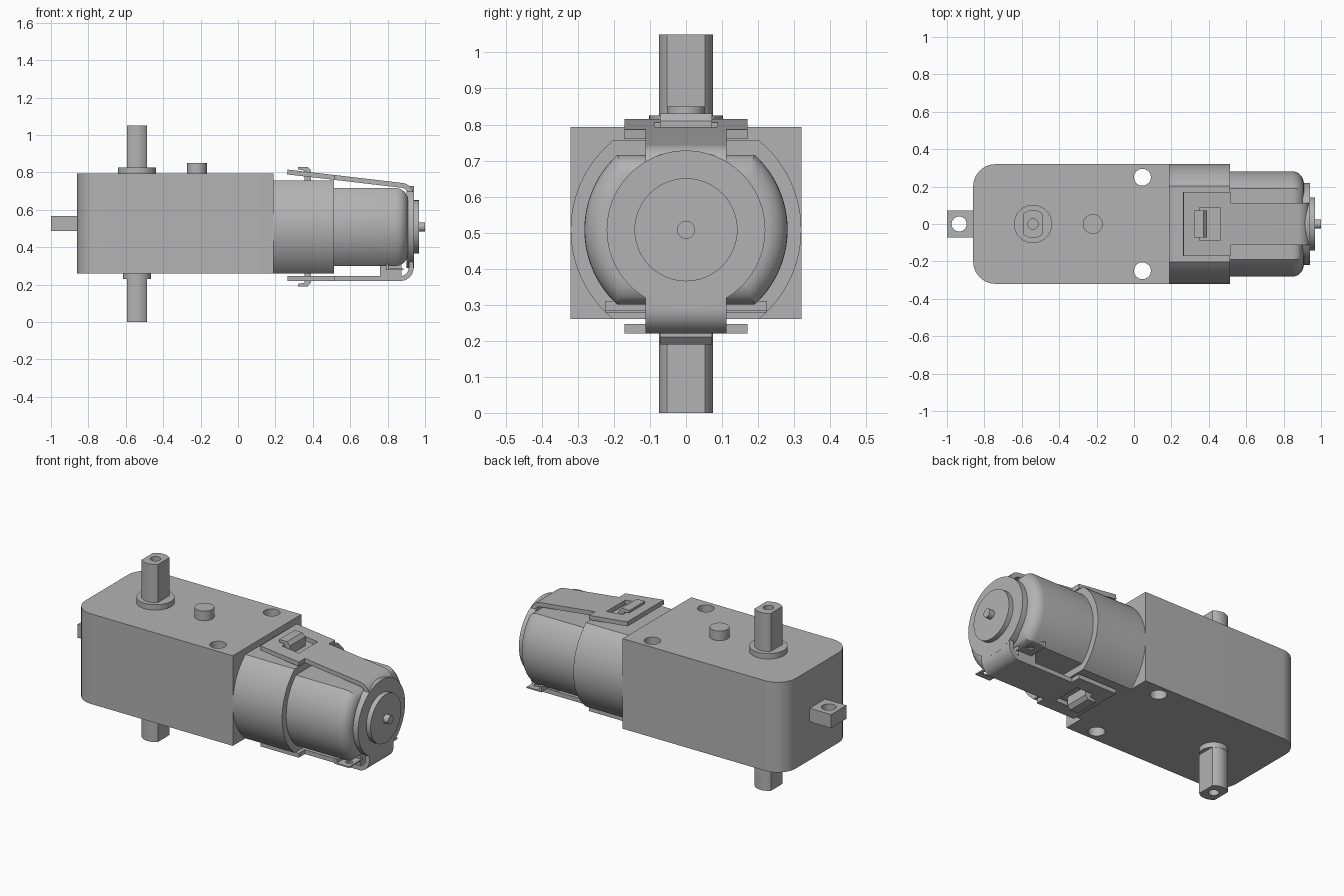
import bpy, bmesh, math
from mathutils import Vector

old = bpy.data.objects.get("Cube")
if old:
    bpy.data.objects.remove(old, do_unlink=True)

grey = bpy.data.materials.new("plain grey")
grey.use_nodes = True
grey.diffuse_color = (0.45, 0.45, 0.45, 1)
grey.node_tree.nodes["Principled BSDF"].inputs["Base Color"].default_value = (0.45, 0.45, 0.45, 1)

AXIS_Z = 0.508          # height of the motor axis
SHAFT_X = -0.54


def loft(name, rings):
    """Skin equal-length rings of points and cap both ends."""
    bm = bmesh.new()
    loops = [[bm.verts.new(p) for p in ring] for ring in rings]
    for a, b in zip(loops, loops[1:]):
        for i in range(len(a)):
            j = (i + 1) % len(a)
            bm.faces.new((a[i], a[j], b[j], b[i]))
    bm.faces.new(loops[0])
    bm.faces.new(loops[-1])
    bmesh.ops.recalc_face_normals(bm, faces=bm.faces)
    mesh = bpy.data.meshes.new(name)
    bm.to_mesh(mesh)
    bm.free()
    mesh.materials.append(grey)
    obj = bpy.data.objects.new(name, mesh)
    bpy.context.collection.objects.link(obj)
    return obj


def prism(name, outline, axis, lo, hi):
    """Extrude a 2D outline along an axis (x: y,z / y: x,z / z: x,y)."""
    def place(p, d):
        pos = list(p)
        pos.insert("xyz".index(axis), d)
        return pos
    return loft(name, [[place(p, d) for p in outline] for d in (lo, hi)])


def circle(u, v, r, n=48):
    return [(u + r * math.cos(2 * math.pi * i / n), v + r * math.sin(2 * math.pi * i / n))
            for i in range(n)]


def flat_circle(r, h, n=24):
    """Circle whose second coordinate is cut flat at +-h."""
    limit = math.asin(h / r)
    arc = [limit * (2 * i / n - 1) for i in range(n + 1)]
    right = [(r * math.cos(a), r * math.sin(a)) for a in arc]
    return right + [(-u, -v) for u, v in right]


def rect(u0, u1, v0, v1):
    return [(u0, v0), (u1, v0), (u1, v1), (u0, v1)]


def fillet(cx, cy, r, start, end, n=10):
    return [(cx + r * math.cos(math.radians(start + (end - start) * i / n)),
             cy + r * math.sin(math.radians(start + (end - start) * i / n))) for i in range(n + 1)]


def strip(points, t):
    """Outline of a sheet whose outer side follows points, thickness t to the right."""
    pts = [Vector(p) for p in points]
    inner = []
    for i, p in enumerate(pts):
        d = (pts[min(i + 1, len(pts) - 1)] - pts[max(i - 1, 0)]).normalized()
        inner.append(p + Vector((d.y, -d.x)) * t)
    return [tuple(p) for p in pts + inner[::-1]]


def cut(obj, *cutters):
    bpy.context.view_layer.objects.active = obj
    for c in cutters:
        mod = obj.modifiers.new("cut", "BOOLEAN")
        mod.operation, mod.solver, mod.object = "DIFFERENCE", "EXACT", c
        bpy.ops.object.modifier_apply(modifier=mod.name)
        bpy.data.objects.remove(c, do_unlink=True)


# Gearbox with rounded rear corners and two screw holes
outline = [(0.19, -0.32), (0.19, 0.32)] + fillet(-0.74, 0.2, 0.12, 90, 180) \
    + fillet(-0.74, -0.2, 0.12, 180, 270)
gearbox = prism("gearbox", outline, "z", 0.26, 0.793)
cut(gearbox, *[prism("hole_cutter", circle(0.045, y, 0.045), "z", 0, 1) for y in (-0.25, 0.25)])

# Mounting tab
tab = prism("mounting_tab", rect(-1, -0.855, -0.072, 0.072), "z", 0.487, 0.567)
cut(tab, prism("hole_cutter", circle(-0.935, 0, 0.04), "z", 0, 1))

# Output shaft with two flats and a blind hole at each end, collars, locating peg
shaft = prism("output_shaft", [(SHAFT_X + v, u) for u, v in flat_circle(0.075, 0.053)], "z", 0, 1.05)
cut(shaft, prism("hole_cutter", circle(SHAFT_X, 0, 0.028), "z", 0.93, 1.1),
    prism("hole_cutter", circle(SHAFT_X, 0, 0.028), "z", -0.1, 0.12))
prism("upper_shaft_collar", circle(SHAFT_X, 0, 0.102), "z", 0.78, 0.825)
prism("lower_shaft_collar", circle(SHAFT_X, 0, 0.076), "z", 0.23, 0.27)
prism("locating_peg", circle(-0.22, 0, 0.053), "z", 0.78, 0.85)

# Motor sleeve and motor can with a rounded end
prism("motor_sleeve", [(u, v + AXIS_Z) for u, v in flat_circle(0.32, 0.248)], "x", 0.18, 0.513)
rings = [(0.5, 0)]
R = 0.065
for i in range(9):
    a = math.pi / 2 * i / 8
    rings.append((0.908 - R + R * math.sin(a), R * (1 - math.cos(a))))
loft("motor_can", [[(x, u, v + AXIS_Z) for u, v in flat_circle(0.282 - d, 0.208 - d)]
                   for x, d in rings])

# Clip end plate, end cap and motor spindle
prism("clip_end_plate", circle(0, AXIS_Z, 0.22, 64), "x", 0.9, 0.94)
prism("end_cap", circle(0, AXIS_Z, 0.143), "x", 0.93, 0.968)
prism("motor_spindle", circle(0, AXIS_Z, 0.025, 32), "x", 0.95, 1.0)

# Clip straps bent around the motor end
T = 0.026
top_path = [(0.5, 0.788)] + fillet(0.87, 0.675, 0.069, 83, 0) + [(0.939, 0.55)]
low_path = [(0.939, 0.45)] + fillet(0.869, 0.29, 0.07, 0, -90) + [(0.5, 0.22)]
prism("upper_clip_strap", strip(top_path, T), "y", -0.113, 0.113)
prism("lower_clip_strap", strip(low_path, T), "y", -0.113, 0.113)

# Wide clip plates with latch windows
for name, path in (("upper_clip_plate", [(0.265, 0.815), (0.517, 0.786)]),
                   ("lower_clip_plate", [(0.517, 0.22), (0.265, 0.22)])):
    plate = prism(name, strip(path, T), "y", -0.17, 0.17)
    cut(plate, prism("window_cutter", rect(0.35, 0.46, -0.088, 0.088), "z", 0, 1))

# Latch hooks that hold the clip
hook = [(0.355, 0), (0.39, 0), (0.39, 0.06), (0.372, 0.08), (0.32, 0.08), (0.32, 0.066), (0.355, 0.06)]
prism("upper_latch_hook", [(x, 0.75 + h) for x, h in hook], "y", -0.072, 0.072)
prism("lower_latch_hook", [(x, 0.27 - h) for x, h in hook], "y", -0.072, 0.072)

# Terminal block and solder tabs under the motor
prism("terminal_block", rect(0.76, 0.875, -0.11, 0.11), "z", 0.246, 0.31)
for side, s in (("left", 1), ("right", -1)):
    y0, y1 = sorted((s * 0.1, s * 0.225))
    lug = prism(side + "_solder_tab", rect(0.8, 0.885, y0, y1), "z", 0.278, 0.286)
    cut(lug, prism("hole_cutter", circle(0.85, s * 0.175, 0.02, 20), "z", 0.2, 0.4))
    prism(side + "_tab_riser", rect(0.79, 0.805, y0, y1), "z", 0.278, 0.31)

# Smooth the curved faces, keep edges sharp
bpy.ops.object.select_all(action="DESELECT")
for obj in bpy.context.collection.objects:
    if obj.type == "MESH" and obj.data.materials and obj.data.materials[0] == grey:
        obj.select_set(True)
        bpy.context.view_layer.objects.active = obj
bpy.ops.object.shade_smooth_by_angle(angle=math.radians(30))
